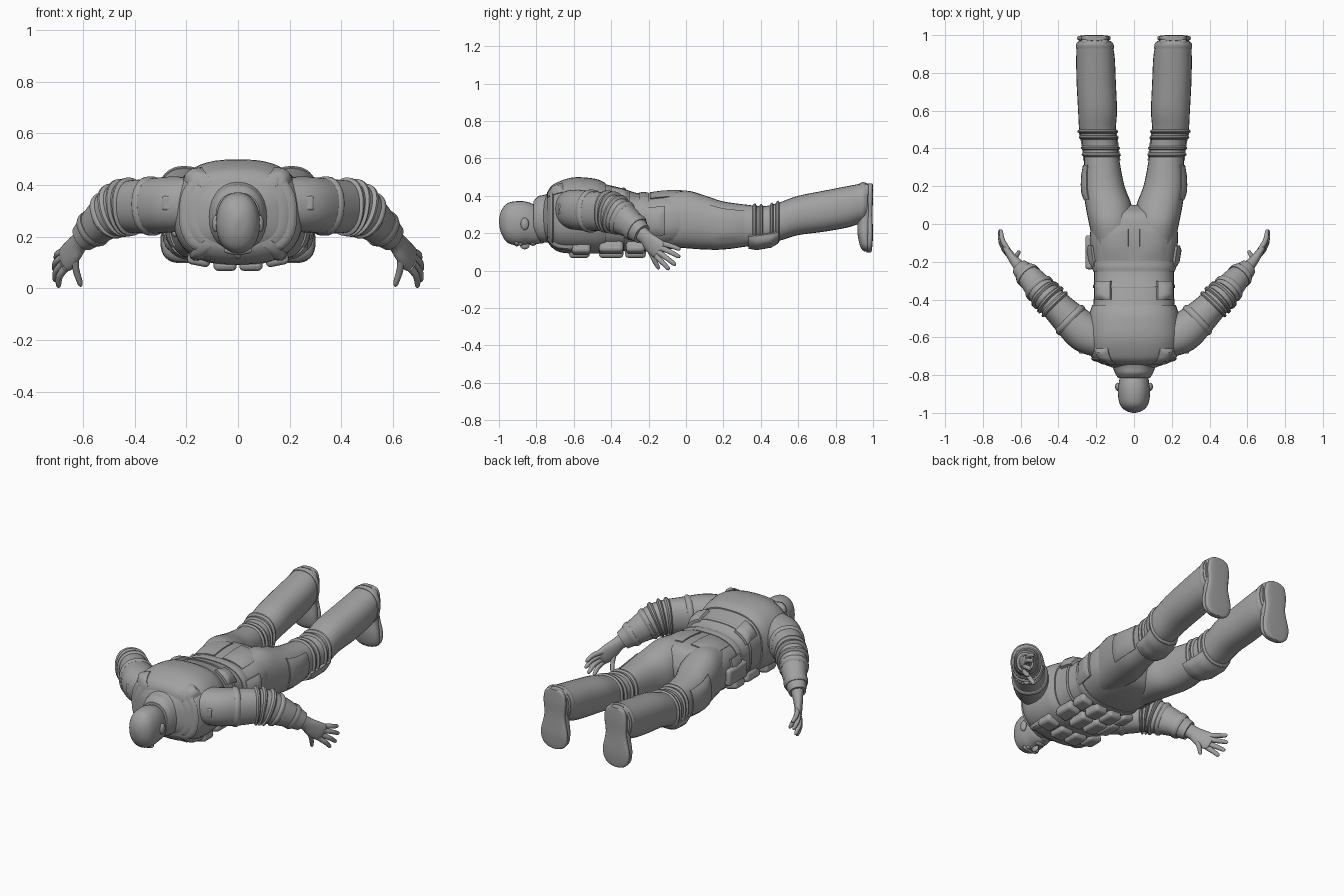
import bpy, bmesh, math
from mathutils import Vector

if "Cube" in bpy.data.objects:
    bpy.data.objects.remove(bpy.data.objects["Cube"])

grey = bpy.data.materials.new("plain grey")
grey.diffuse_color = (0.36, 0.36, 0.36, 1)
grey.use_nodes = True
grey.node_tree.nodes["Principled BSDF"].inputs["Base Color"].default_value = grey.diffuse_color


def finish(name, bm, angle=40):
    bmesh.ops.recalc_face_normals(bm, faces=bm.faces)
    me = bpy.data.meshes.new(name)
    bm.to_mesh(me)
    bm.free()
    ob = bpy.data.objects.new(name, me)
    bpy.context.collection.objects.link(ob)
    me.materials.append(grey)
    bpy.ops.object.select_all(action='DESELECT')
    ob.select_set(True)
    bpy.context.view_layer.objects.active = ob
    bpy.ops.object.shade_smooth_by_angle(angle=math.radians(angle))
    return ob


def spline(st, u):
    """Smooth interpolation of a station list, u in station units."""
    i = max(0, min(int(u), len(st) - 2))
    f = u - i
    p = [Vector(st[max(0, min(k, len(st) - 1))]) for k in (i - 1, i, i + 1, i + 2)]
    return 0.5 * (2 * p[1] + (p[2] - p[0]) * f + (2 * p[0] - 5 * p[1] + 4 * p[2] - p[3]) * f * f
                  + (3 * p[1] - p[0] - 3 * p[2] + p[3]) * f ** 3)


def frame(st, u, axis):
    """Centre, side and up vectors and radii at u; stations are x, y, z, r_side, r_up."""
    v = spline(st, u)
    if axis == 'path':
        t = spline(st, min(u + .1, len(st) - 1)) - spline(st, max(u - .1, 0))
        t = Vector(t[:3]).normalized()
        side = t.cross(Vector((0, 0, 1))).normalized()
        up = side.cross(t)
    else:
        side, up = Vector((1, 0, 0)), Vector((0, 0, 1) if axis == 'y' else (0, 1, 0))
    return Vector(v[:3]), side, up, max(v[3], .002), max(v[4], .002)


def shape_point(fr, a, power, off=0):
    c, side, up, rs, ru = fr
    ca, sa = math.cos(a), math.sin(a)
    pw = lambda q: math.copysign(abs(q) ** (2 / power), q)
    return c + side * pw(ca) * (rs + off) + up * pw(sa) * (ru + off)


def loft(name, st, axis='y', power=2.2, seg=28, steps=4):
    bm = bmesh.new()
    n = (len(st) - 1) * steps
    rings = []
    for k in range(n + 1):
        fr = frame(st, k / steps, axis)
        rings.append([bm.verts.new(shape_point(fr, 2 * math.pi * j / seg, power)) for j in range(seg)])
    for a, b in zip(rings, rings[1:]):
        for j in range(seg):
            bm.faces.new((a[j], a[(j + 1) % seg], b[(j + 1) % seg], b[j]))
    bm.faces.new(rings[0])
    bm.faces.new(rings[-1])
    return finish(name, bm)


def patch(name, st, u0, u1, a0, a1, thick, axis='y', power=2.2, nu=8, bulge=0.5):
    """Raised pad lying on a lofted body, between two stations and two angles (degrees)."""
    bm = bmesh.new()
    full = a1 - a0 >= 360
    na = max(6, int((a1 - a0) / 8))
    grid = []
    for k in range(-1, nu + 2):
        fr = frame(st, u0 + (u1 - u0) * min(max(k, 0), nu) / nu, axis)
        row = []
        for j in range(na if full else na + 3):
            jj = j if full else min(max(j - 1, 0), na)
            rim = k in (-1, nu + 1) or (not full and j in (0, na + 2))
            e = min(max(k, 0), nu - max(k, 0), 2) / 2
            if not full:
                e = min(e, min(jj, na - jj, 2) / 2)
            off = -.012 if rim else thick * (1 - bulge + bulge * e)
            row.append(bm.verts.new(shape_point(fr, math.radians(a0 + (a1 - a0) * jj / na), power, off)))
        grid.append(row)
    for a, b in zip(grid, grid[1:]):
        m = len(a)
        for j in range(m if full else m - 1):
            bm.faces.new((a[j], a[(j + 1) % m], b[(j + 1) % m], b[j]))
    return finish(name, bm)


def box(name, loc, size, rot=(0, 0, 0), bevel=.015):
    bpy.ops.mesh.primitive_cube_add(size=1, location=loc, rotation=rot)
    ob = bpy.context.object
    ob.name, ob.scale = name, size
    bpy.ops.object.transform_apply(location=False, rotation=False, scale=True)
    ob.data.materials.append(grey)
    m = ob.modifiers.new("round", 'BEVEL')
    m.width, m.segments = bevel, 3
    bpy.ops.object.shade_smooth_by_angle(angle=math.radians(40))


def ball(name, loc, size):
    bpy.ops.mesh.primitive_uv_sphere_add(segments=16, ring_count=10, location=loc)
    ob = bpy.context.object
    ob.name, ob.scale = name, size
    ob.data.materials.append(grey)
    bpy.ops.object.shade_smooth()


def body(rows):
    """Rows of y, centre x, half width, bottom, top."""
    return [(x, y, (b + t) / 2, r, (t - b) / 2) for y, x, r, b, t in rows]


# torso and hips
torso = body([(-.765, 0, .10, .20, .365), (-.73, 0, .185, .15, .43), (-.68, 0, .225, .115, .462),
              (-.6, 0, .238, .105, .485), (-.5, 0, .228, .105, .48), (-.43, 0, .215, .105, .462),
              (-.34, 0, .212, .11, .44), (-.24, 0, .212, .11, .412), (-.1, 0, .232, .115, .423),
              (0, 0, .225, .13, .42), (.06, 0, .19, .16, .395), (.1, 0, .08, .23, .32)])
loft("torso", torso, power=2.6, seg=40)
patch("vest", torso, .7, 5, 0, 360, .014, power=2.6, nu=16)
patch("belt", torso, 6.9, 7.3, 0, 360, .01, power=2.6, nu=4)
patch("waistband", torso, 6.0, 6.2, 0, 360, .007, power=2.6, nu=4)

# head, neck and collar
head = body([(-1, 0, .008, .255, .275), (-.988, 0, .045, .20, .32), (-.955, 0, .075, .15, .36),
             (-.9, 0, .085, .135, .372), (-.85, 0, .082, .14, .368), (-.8, 0, .072, .142, .35),
             (-.765, 0, .058, .155, .35), (-.735, 0, .068, .195, .36), (-.68, 0, .07, .2, .36)])
loft("head", head)
ball("nose", (0, -.862, .138), (.014, .026, .024))
ball("brow", (0, -.905, .147), (.055, .016, .017))
ball("chin", (0, -.772, .165), (.032, .022, .02))
ball("mouth", (0, -.818, .145), (.03, .018, .012))
collar = body([(-.815, 0, .085, .19, .372), (-.79, 0, .1, .16, .398), (-.76, 0, .112, .15, .405),
               (-.72, 0, .13, .15, .42)])
loft("collar", collar)

leg_rows = [(-.12, .11, .10, .13, .41), (0, .122, .116, .12, .428), (.1, .135, .122, .113, .402),
            (.2, .16, .110, .113, .37), (.33, .17, .094, .13, .352), (.42, .18, .093, .145, .345),
            (.5, .193, .097, .16, .365), (.6, .193, .103, .19, .4), (.75, .2, .104, .21, .43),
            (.88, .204, .102, .235, .455), (.95, .208, .094, .265, .468), (.97, .208, .085, .285, .465)]
arm_rows = [(.17, -.62, .33, .09, .10), (.26, -.575, .325, .105, .108), (.35, -.495, .318, .092, .106),
            (.43, -.415, .315, .08, .1), (.48, -.365, .295, .078, .095), (.54, -.295, .248, .068, .075),
            (.6, -.235, .195, .048, .055)]

for s, tag in ((1, "right"), (-1, "left")):
    mir = lambda rows: [(s * r[0],) + tuple(r[1:]) for r in rows]
    ang = lambda a, b: (a, b) if s > 0 else (180 - b, 180 - a)

    # trouser leg with knee pad and straps
    leg = mir(body(leg_rows))
    loft(tag + "_leg", leg, power=2.3)
    patch(tag + "_knee_pad", leg, 4.05, 5.9, 205, 335, .028, power=2.3)
    for u in (4.25, 4.65, 5.35, 5.75):
        patch(tag + "_knee_fold", leg, u, u + .26, 0, 360, .011, power=2.3, nu=6, bulge=1)
    patch(tag + "_thigh_pocket", leg, 2.3, 3.85, *ang(-35, 40), .012, power=2.3)
    patch(tag + "_trouser_cuff", leg, 9.6, 10.3, 0, 360, .006, power=2.3, nu=4)
    patch(tag + "_seat_pocket", torso, 7.35, 8.9, *ang(48, 86), .012, power=2.6)

    # boot and sole, toes down
    boot = mir([(.208, .965, .462, .05, .02), (.208, .962, .44, .072, .03), (.208, .96, .36, .074, .036),
                (.21, .957, .27, .075, .04), (.212, .955, .2, .084, .038), (.212, .96, .14, .08, .032),
                (.212, .966, .112, .055, .024), (.212, .968, .102, .02, .012)])
    loft(tag + "_boot", boot, axis='z')
    sole = mir([(.208, .984, .466, .03, .014), (.208, .984, .45, .062, .015), (.208, .984, .39, .074, .016),
                (.21, .982, .3, .068, .015), (.212, .984, .2, .088, .016), (.212, .981, .14, .082, .016),
                (.212, .979, .108, .055, .014), (.212, .978, .098, .02, .012)])
    loft(tag + "_sole", sole, axis='z', power=3.5)

    # arm with sleeve folds
    arm = mir(arm_rows)
    loft(tag + "_arm", arm, axis='path')
    for u, w, d in ((1.7, .3, .008), (2.75, .22, .012), (3.1, .25, .014), (3.6, .35, .012), (4.2, .3, .008)):
        patch(tag + "_sleeve_fold", arm, u, u + w, 0, 360, d, axis='path', nu=6, bulge=1)
    patch(tag + "_cuff", arm, 5.2, 5.5, 0, 360, .008, axis='path', nu=4)

    # palm, fingers and thumb
    loft(tag + "_palm", mir([(.585, -.25, .208, .04, .045), (.615, -.215, .178, .03, .04),
                             (.64, -.185, .145, .024, .05), (.668, -.145, .112, .019, .052),
                             (.678, -.13, .1, .01, .035)]), axis='path', seg=20)
    for base, tip in (((.668, -.135, .145), (.708, -.03, .115)), ((.676, -.135, .122), (.715, -.032, .073)),
                      ((.677, -.145, .097), (.712, -.055, .03)), ((.668, -.16, .08), (.698, -.09, .006)),
                      ((.63, -.205, .135), (.609, -.145, .008))):
        a, b = Vector(base), Vector(tip)
        mid = a.lerp(b, .5) + Vector((.008, -.004, .004))
        loft(tag + "_finger", mir([(*a, .014, .016), (*mid, .013, .0135), (*a.lerp(b, .9), .01, .011),
                                   (*b, .003, .004)]), axis='path', seg=12)

    # ear and eye sockets
    ball(tag + "_ear", (s * .086, -.862, .25), (.014, .022, .033))
    ball(tag + "_eye", (s * .03, -.885, .143), (.014, .01, .01))

    # vest straps, buckles and pouches
    patch(tag + "_shoulder_strap", torso, .75, 2.2, *ang(42, 62), .026, power=2.6)
    patch(tag + "_front_strap", torso, .75, 3.6, *ang(-62, -46), .026, power=2.6)
    patch(tag + "_side_strap", torso, 1.0, 1.5, *ang(-60, 62), .024, power=2.6)
    patch(tag + "_shoulder_buckle", torso, 1.0, 2.3, *ang(36, 62), .036, power=2.6)
    patch(tag + "_back_pouch", torso, 5.35, 6.4, *ang(26, 62), .03, power=2.6)
    box(tag + "_shoulder_clip", (s * .265, -.66, .33), (.055, .05, .055), bevel=.008)
    patch(tag + "_hip_pouch", torso, 7.1, 7.9, *ang(-22, 22), .024, power=2.6)
    for x, y, w, l, tilt in ((.05, -.57, .09, .11, 0), (.15, -.56, .09, .1, .2), (.05, -.40, .085, .13, 0),
                             (.145, -.40, .085, .13, .25), (.05, -.27, .085, .11, 0), (.145, -.27, .08, .1, .25)):
        box(tag + "_chest_pouch", (s * x, y, .098 + tilt * .1), (w, l, .06), (0, -s * tilt, 0), .018)

# holster on one hip
box("holster", (-.235, -.15, .25), (.045, .18, .1), bevel=.015)
